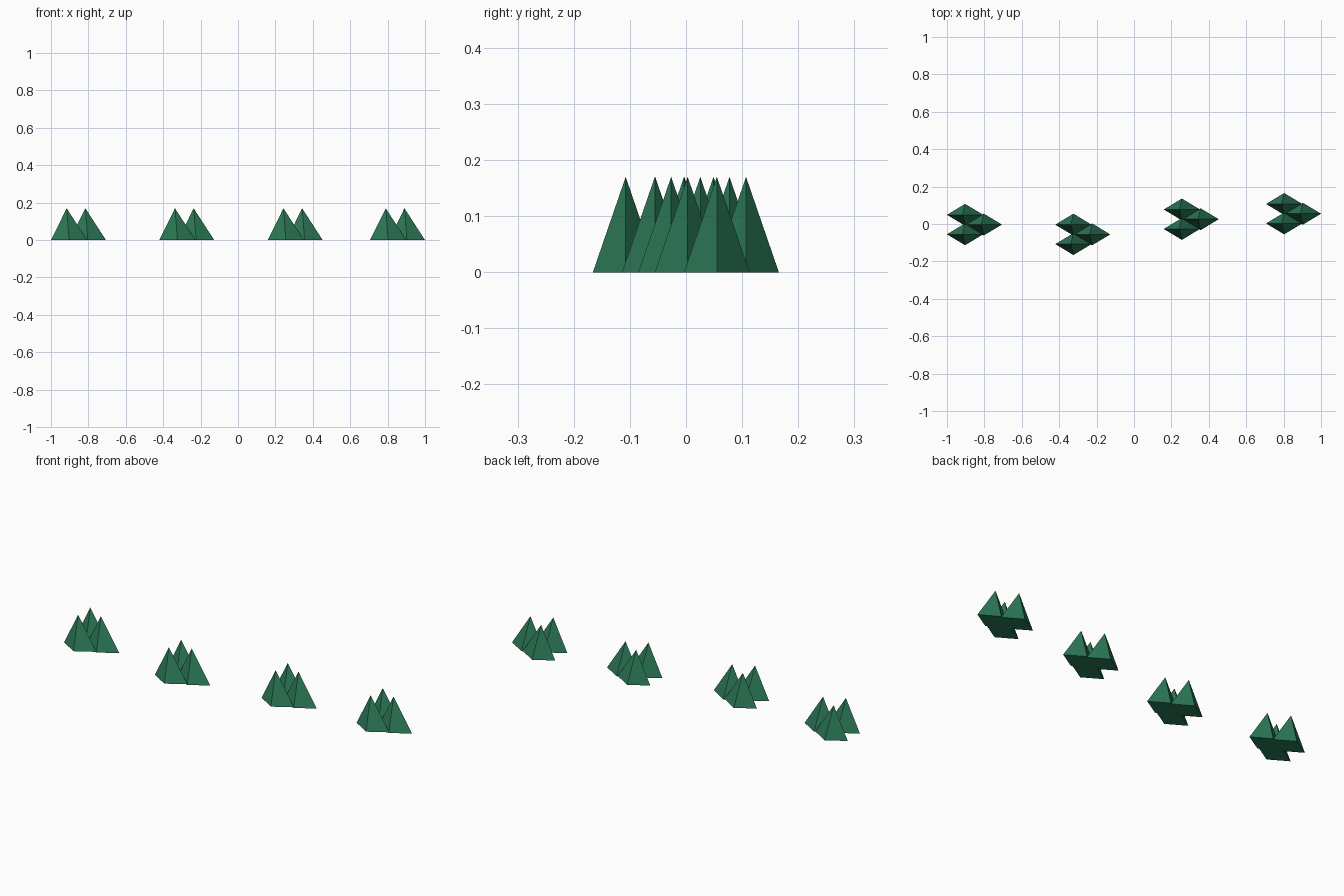
import bpy, bmesh

if "Cube" in bpy.data.objects:
    bpy.data.objects.remove(bpy.data.objects["Cube"])

HX, HY, H = 0.097, 0.0585, 0.17   # half length, half width, height of a peak
LEAN = -0.013                      # apex sits slightly left of the base centre

green = bpy.data.materials.new("green")
green.diffuse_color = (0.025, 0.19, 0.095, 1)
green.use_nodes = True
green.node_tree.nodes["Principled BSDF"].inputs["Base Color"].default_value = green.diffuse_color


def peak(name, x, y):
    # four-sided pyramid on a diamond base
    bm = bmesh.new()
    base = [bm.verts.new((x + dx, y + dy, 0))
            for dx, dy in ((-HX, 0), (0, -HY), (HX, 0), (0, HY))]
    top = bm.verts.new((x + LEAN, y, H))
    for i in range(4):
        bm.faces.new((base[i], base[(i + 1) % 4], top))
    bm.faces.new(base[::-1])
    bmesh.ops.recalc_face_normals(bm, faces=bm.faces)
    me = bpy.data.meshes.new(name)
    bm.to_mesh(me)
    bm.free()
    me.materials.append(green)
    bpy.context.collection.objects.link(bpy.data.objects.new(name, me))


# four clusters in a staggered row: left edge x, middle y
clusters = [(-1.0, -0.003), (-0.421, -0.0555), (0.159, 0.0255), (0.706, 0.055)]
for n, (left, cy) in enumerate(clusters, 1):
    cx = left + HX
    # two peaks side by side with a third nestled on the right
    peak(f"cluster_{n}_front_peak", cx, cy - 0.052)
    peak(f"cluster_{n}_back_peak", cx, cy + 0.052)
    peak(f"cluster_{n}_right_peak", cx + 0.1, cy)
